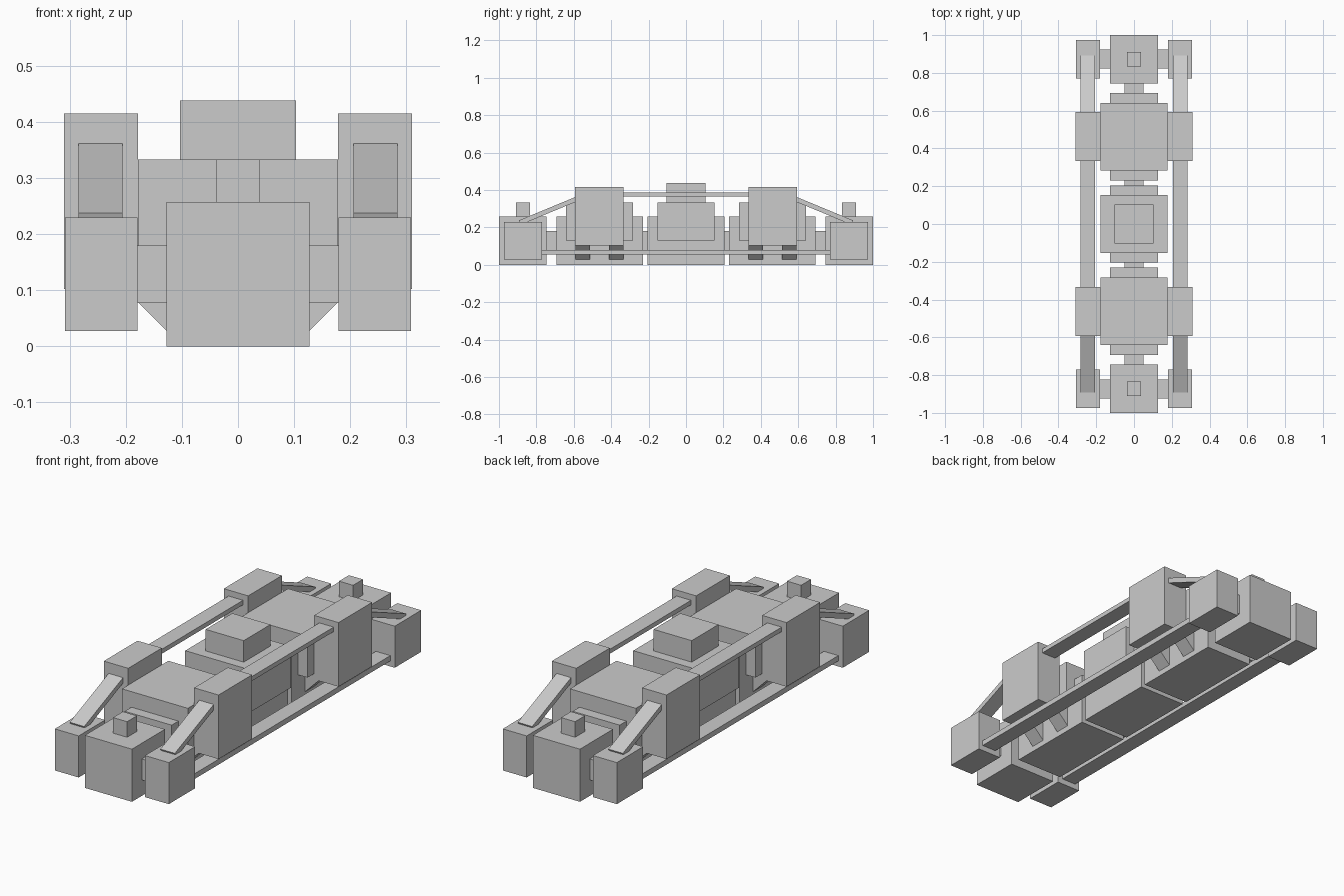
import bpy, math
from mathutils import Matrix, Vector

if "Cube" in bpy.data.objects:
    bpy.data.objects.remove(bpy.data.objects["Cube"])


def box(name, x, y, z, rot=None):
    """Box from (min, max) ranges, optionally rotated about its own centre."""
    bpy.ops.mesh.primitive_cube_add(size=1)
    ob = bpy.context.object
    ob.name = name
    size = [r[1] - r[0] for r in (x, y, z)]
    centre = Vector([(r[0] + r[1]) / 2 for r in (x, y, z)])
    m = Matrix.Diagonal((*size, 1))
    if rot:
        m = Matrix.Rotation(rot[0], 4, rot[1]) @ m
    ob.data.transform(Matrix.Translation(centre) @ m)
    return ob


def mirrored(ob, x=True, y=True):
    mod = ob.modifiers.new("mirror", 'MIRROR')
    mod.use_axis = (x, y, False)
    return ob


W = (-0.127, 0.127)
WIDE = (-0.178, 0.178)

# Centre section
box("centre_base", W, (-0.205, 0.205), (0, 0.257))
box("centre_hull", WIDE, (-0.153, 0.153), (0.13, 0.333))
box("centre_turret", (-0.103, 0.103), (-0.103, 0.103), (0.333, 0.438))

# Intermediate sections
mirrored(box("mid_base", W, (0.23, 0.693), (0, 0.257)), x=False)
mirrored(box("mid_hull", WIDE, (0.283, 0.641), (0.13, 0.333)), x=False)

# End sections with a small top block
mirrored(box("end_block", W, (0.745, 1.0), (0, 0.257)), x=False)
mirrored(box("end_top_block", (-0.038, 0.038), (0.834, 0.91), (0.257, 0.333)), x=False)

# Necks joining the sections
mirrored(box("inner_neck", (-0.051, 0.051), (0.205, 0.23), (0.077, 0.18)), x=False)
mirrored(box("outer_neck", (-0.051, 0.051), (0.693, 0.745), (0.077, 0.18)), x=False)

# Side pods
mirrored(box("end_pod", (0.179, 0.308), (0.77, 0.974), (0.027, 0.23)))
mirrored(box("end_pod_arm", (0.127, 0.179), (0.822, 0.924), (0.078, 0.18)))
mirrored(box("mid_pod", (0.178, 0.31), (0.333, 0.593), (0.102, 0.415)))

# Slanted pod supports, two under each mid pod
for name, y0 in (("inner_support", 0.335), ("outer_support", 0.514)):
    mirrored(box(name, (0.08, 0.22), (y0, y0 + 0.076), (0.0655, 0.1405),
                 rot=(-math.radians(45), 'Y')))

# Rails along each side
RAIL = (0.206, 0.284)
mirrored(box("upper_rail", RAIL, (-0.333, 0.333), (0.364, 0.386)), y=False)
mirrored(box("lower_rail", RAIL, (-0.775, 0.775), (0.054, 0.08)), y=False)

# Sloping braces from mid pods down to end pods
a, b = Vector((0.56, 0.362)), Vector((0.888, 0.226))
c, d = (a + b) / 2, b - a
mirrored(box("sloping_brace", RAIL, (c.x - d.length / 2, c.x + d.length / 2),
             (c.y - 0.0125, c.y + 0.0125), rot=(math.atan2(d.y, d.x), 'X')))
